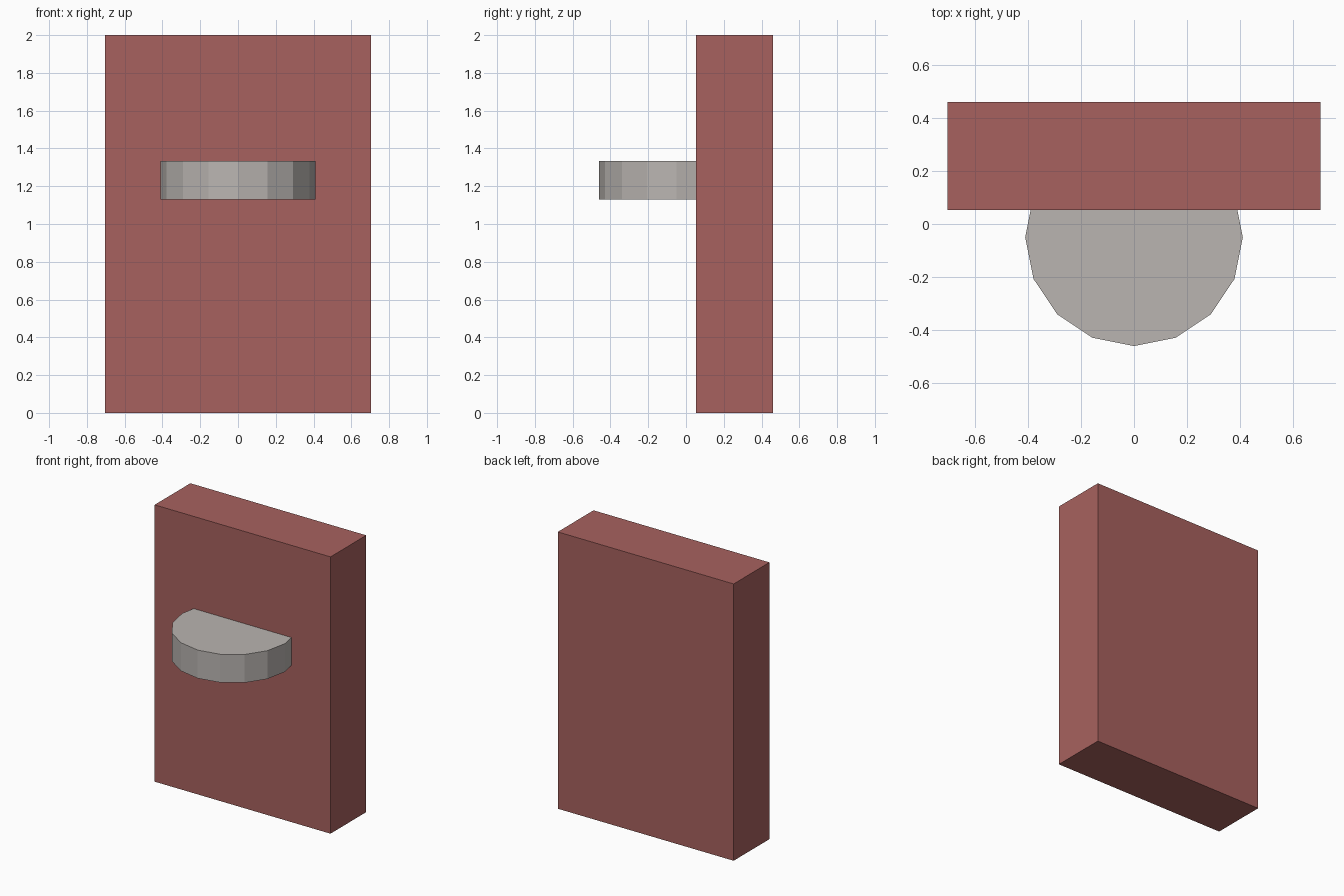
import bpy
import math

if "Cube" in bpy.data.objects:
    bpy.data.objects.remove(bpy.data.objects["Cube"])


def material(name, color):
    m = bpy.data.materials.new(name)
    m.diffuse_color = (*color, 1.0)
    m.use_nodes = True
    m.node_tree.nodes["Principled BSDF"].inputs["Base Color"].default_value = m.diffuse_color
    return m


def finish(name, mat):
    obj = bpy.context.object
    obj.name = name
    obj.data.materials.append(mat)
    return obj


brick_red = material("brick_red", (0.39, 0.121, 0.113))
warm_grey = material("warm_grey", (0.49, 0.46, 0.44))

# Upright wall slab
bpy.ops.mesh.primitive_cube_add(size=1, location=(0, 0.256, 1.0))
wall = finish("wall_slab", brick_red)
wall.scale = (1.406, 0.408, 2.0)

# Sixteen-sided disc shelf, its rear part embedded in the wall
bpy.ops.mesh.primitive_cylinder_add(
    vertices=16, radius=0.41, depth=0.204, location=(0, -0.05, 1.232))
finish("round_shelf", warm_grey)
